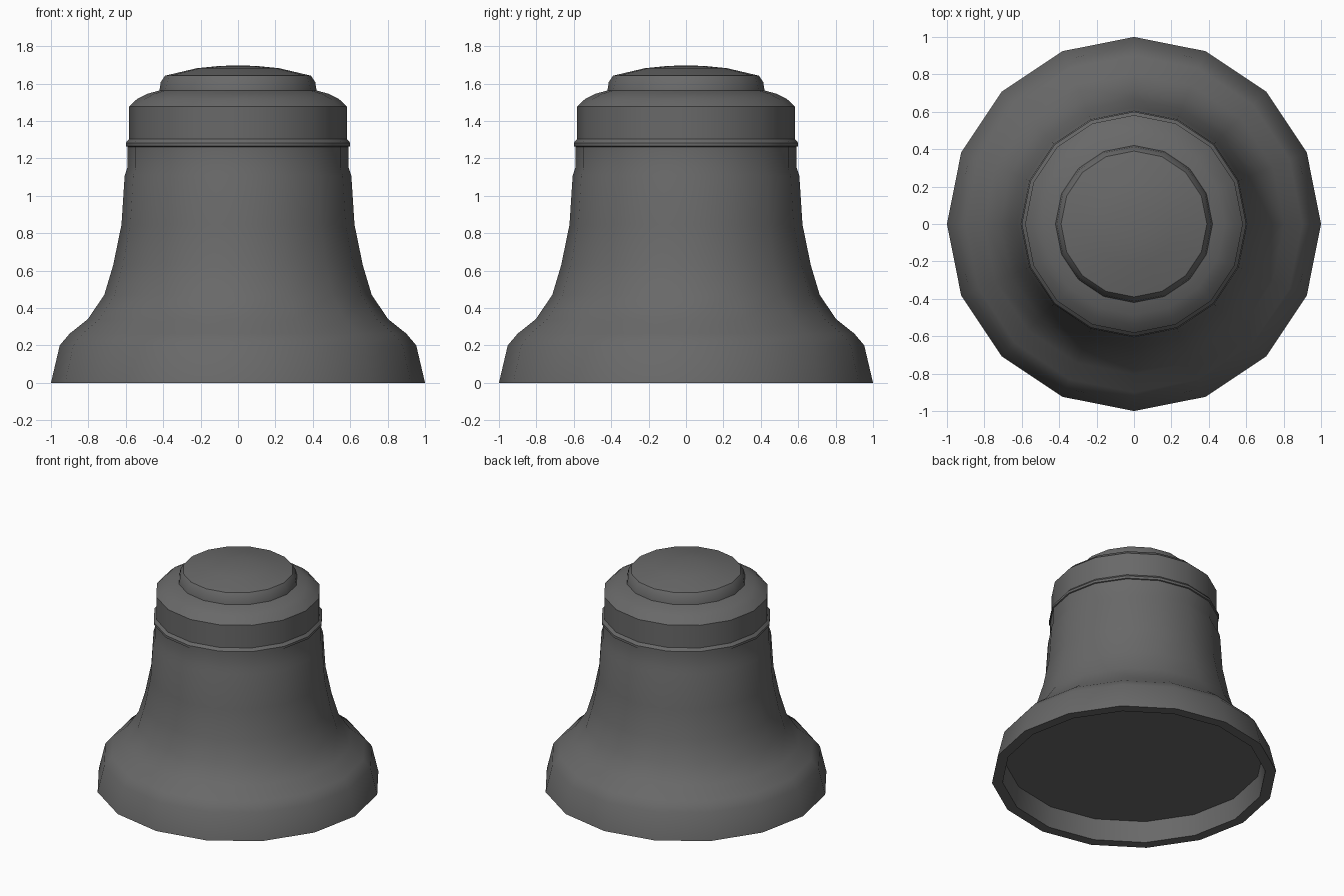
import bpy, bmesh, math

if "Cube" in bpy.data.objects:
    bpy.data.objects.remove(bpy.data.objects["Cube"])

SIDES = 16

metal = bpy.data.materials.new("dark grey metal")
metal.diffuse_color = (0.14, 0.14, 0.14, 1)
metal.use_nodes = True
metal.node_tree.nodes["Principled BSDF"].inputs["Base Color"].default_value = metal.diffuse_color


def lathe(name, profile):
    """Spin (radius, height) points around z; radius 0 closes to a point."""
    bm = bmesh.new()
    rings = []
    for r, z in profile:
        if r == 0:
            rings.append([bm.verts.new((0, 0, z))])
        else:
            rings.append([bm.verts.new((r * math.cos(i * math.tau / SIDES),
                                        r * math.sin(i * math.tau / SIDES), z))
                          for i in range(SIDES)])
    for a, b in zip(rings, rings[1:]):
        for i in range(SIDES):
            j = (i + 1) % SIDES
            if len(a) == 1:
                bm.faces.new((a[0], b[j], b[i]))
            elif len(b) == 1:
                bm.faces.new((a[i], a[j], b[0]))
            else:
                bm.faces.new((a[i], a[j], b[j], b[i]))
    bmesh.ops.recalc_face_normals(bm, faces=bm.faces)
    mesh = bpy.data.meshes.new(name)
    bm.to_mesh(mesh)
    bm.free()
    mesh.materials.append(metal)
    obj = bpy.data.objects.new(name, mesh)
    bpy.context.collection.objects.link(obj)
    bpy.ops.object.select_all(action='DESELECT')
    obj.select_set(True)
    bpy.context.view_layer.objects.active = obj
    bpy.ops.object.shade_smooth_by_angle(angle=math.radians(30))
    return obj


# Whole outer shell: recessed mouth, flared lip, waist, ring, crown and cap
lathe("bell", [
    # recessed mouth and flat rim
    (0, 0.16), (0.91, 0.16), (0.925, 0), (1, 0),
    # flared lip and waist
    (0.953, 0.20), (0.90, 0.263), (0.803, 0.34), (0.715, 0.47),
    (0.667, 0.63), (0.623, 0.845), (0.606, 1.108), (0.592, 1.15),
    # raised ring
    (0.592, 1.262), (0.60, 1.265), (0.60, 1.283), (0.582, 1.303),
    # crown band and shoulder
    (0.582, 1.478), (0.54, 1.517), (0.485, 1.545), (0.42, 1.563),
    # domed cap
    (0.413, 1.607), (0.39, 1.642), (0.22, 1.682), (0.1, 1.694), (0, 1.697)])
